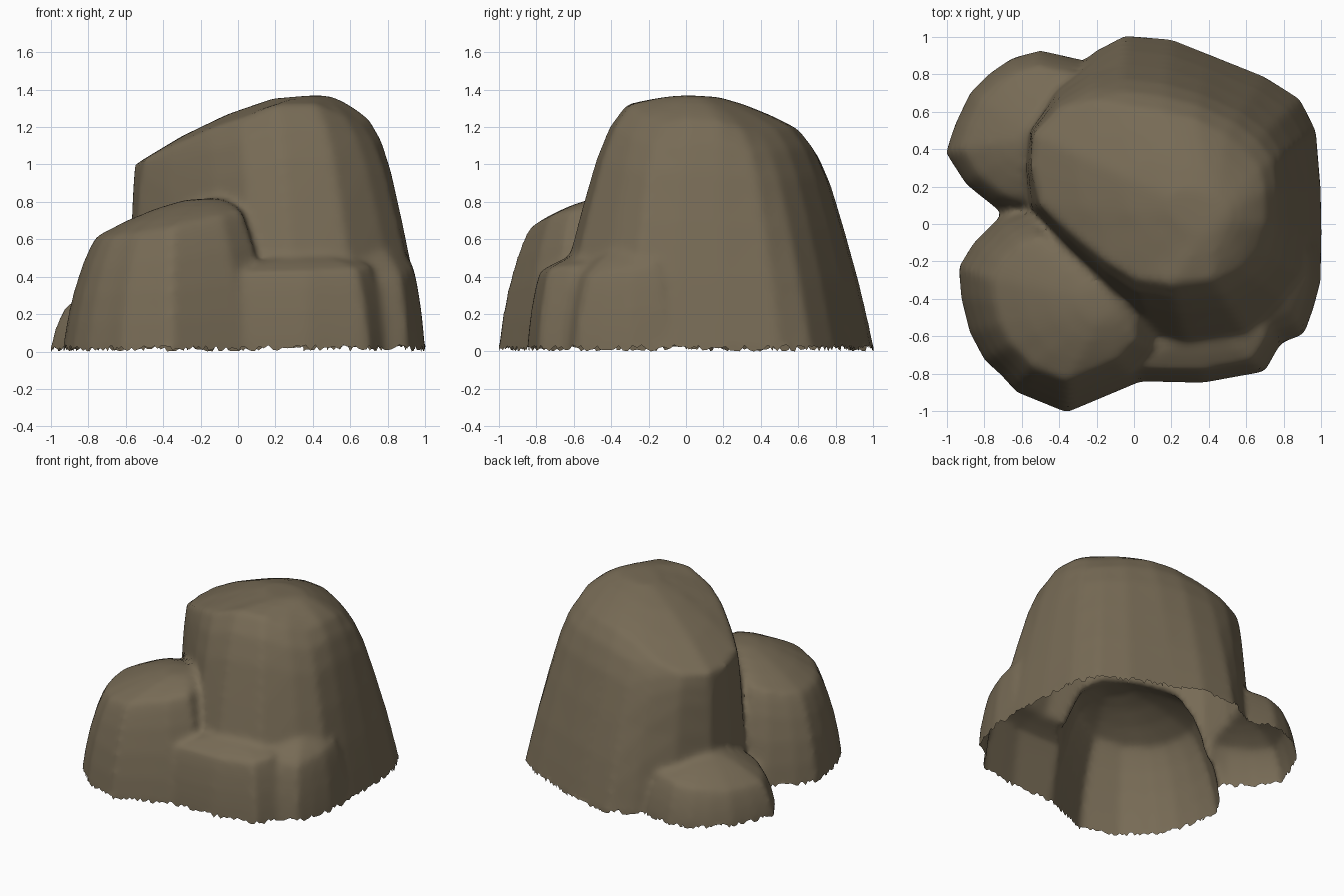
import bpy, bmesh, random
from mathutils import Vector

if "Cube" in bpy.data.objects:
    bpy.data.objects.remove(bpy.data.objects["Cube"])

random.seed(4)
stone = bpy.data.materials.new("brown_stone")
stone.diffuse_color = (0.185, 0.147, 0.092, 1)
stone.use_nodes = True
stone.node_tree.nodes["Principled BSDF"].inputs["Base Color"].default_value = stone.diffuse_color

# wall profiles: (height fraction, inward fraction); cap profile: (inward, rise)
TALL = [(0, 0), (0.15, 0.1), (0.32, 0.22), (0.56, 0.42), (0.78, 0.62), (0.91, 0.79), (1, 1)]
LOW = [(0, 0), (0.25, 0.13), (0.5, 0.32), (0.75, 0.59), (0.9, 0.81), (1, 1)]
CAP = [(0.25, 0.4), (0.5, 0.72), (0.75, 0.95)]


def rock(name, base, rim, peak, wall):
    """Loft from a base outline up to a rim outline, then dome over to the peak."""
    bm = bmesh.new()
    peak = Vector(peak)
    rings = [[Vector((b[0], b[1], -0.3)) for b in base]]
    for h, f in wall:
        rings.append([Vector((b[0] + (r[0] - b[0]) * f, b[1] + (r[1] - b[1]) * f, r[2] * h))
                      for b, r in zip(base, rim)])
    for f, rise in CAP:
        rings.append([Vector((r[0] + (peak.x - r[0]) * f, r[1] + (peak.y - r[1]) * f,
                              r[2] + (peak.z - r[2]) * rise)) for r in rim])
    vs = [[bm.verts.new(p) for p in ring] for ring in rings]
    n = len(base)
    for lo, hi in zip(vs, vs[1:]):
        for i in range(n):
            j = (i + 1) % n
            bm.faces.new((lo[i], lo[j], hi[j], hi[i]))
    top = bm.verts.new(peak)
    for i in range(n):
        bm.faces.new((vs[-1][i], vs[-1][(i + 1) % n], top))
    bm.faces.new(vs[0])
    bmesh.ops.recalc_face_normals(bm, faces=bm.faces)
    bmesh.ops.triangulate(bm, faces=[f for f in bm.faces if len(f.verts) == 4])
    me = bpy.data.meshes.new(name)
    bm.to_mesh(me)
    bm.free()
    ob = bpy.data.objects.new(name, me)
    bpy.context.collection.objects.link(ob)
    return ob


def small_rock(name, base, centre, inset, edge, slope, peak):
    """Rock whose rim is the base outline shrunk to a tilted plane."""
    rim = []
    for x, y in base:
        dx, dy = (x - centre[0]) * inset, (y - centre[1]) * inset
        rim.append((centre[0] + dx, centre[1] + dy, edge + slope[0] * dx + slope[1] * dy))
    return rock(name, base, rim, peak, LOW)


# tall main boulder
main = rock(
    "main_boulder",
    [(-.57, .5), (-.42, .75), (-.2, .93), (-.05, 1.01), (.2, .99), (.4, .91), (.7, .79),
     (.89, .67), (.975, .5), (1, .2), (1.005, -.05), (1, -.3), (.88, -.47), (.65, -.68),
     (.3, -.74), (.1, -.68), (-.1, -.5), (-.4, -.17), (-.58, .1), (-.59, .3)],
    [(-.54, .48, 1), (-.4, .62, 1.01), (-.22, .66, 1.07), (-.05, .63, 1.14), (.15, .6, 1.19),
     (.33, .56, 1.2), (.49, .48, 1.19), (.6, .39, 1.18), (.68, .3, 1.19), (.7, .18, 1.23),
     (.7, 0, 1.24), (.66, -.13, 1.22), (.57, -.23, 1.26), (.42, -.3, 1.32), (.2, -.32, 1.32),
     (0, -.29, 1.24), (-.15, -.2, 1.19), (-.35, -.04, 1.1), (-.5, .1, 1.03), (-.55, .3, 1)],
    (.43, .03, 1.37), TALL)

# smaller boulders leaning on it
others = [
    small_rock("front_left_boulder",
               [(-.94, -.23), (-.925, -.4), (-.88, -.58), (-.8, -.73), (-.71, -.81), (-.63, -.9),
                (-.36, -1.01), (-.17, -.93), (.02, -.85), (.17, -.7), (.17, -.4), (0, -.2),
                (-.3, 0), (-.58, .1), (-.72, .04), (-.86, -.1)],
               (-.34, -.44), .7, .69, (.2, .06), (-.13, -.42, .82)),
    small_rock("front_right_boulder",
               [(-.05, -.84), (.15, -.845), (.37, -.85), (.53, -.82), (.7, -.79), (.79, -.63),
                (.77, -.4), (.6, -.25), (.2, -.25), (-.05, -.5)],
               (.37, -.5), .8, .47, (.02, .15), (.36, -.5, .53)),
    small_rock("right_boulder",
               [(.6, -.7), (.78, -.64), (.91, -.59), (.96, -.45), (1, -.3), (.995, -.1),
                (.8, 0), (.6, -.3)],
               (.74, -.32), .75, .46, (-.1, .2), (.74, -.3, .57)),
    small_rock("back_left_boulder",
               [(-1.01, .38), (-.96, .53), (-.88, .7), (-.77, .81), (-.65, .89), (-.5, .93),
                (-.28, .88), (-.15, .6), (-.3, .2), (-.5, .05), (-.65, .05), (-.75, .09),
                (-.9, .21)],
               (-.55, .48), .8, .29, (.12, 0), (-.5, .46, .4)),
]

# fuse the boulders, then remesh and relax so the creases blend softly
for ob in others:
    mod = main.modifiers.new("fuse", 'BOOLEAN')
    mod.operation, mod.solver, mod.object = 'UNION', 'EXACT', ob
blend = main.modifiers.new("blend", 'REMESH')
blend.mode, blend.voxel_size = 'VOXEL', 0.025
relax = main.modifiers.new("relax", 'SMOOTH')
relax.factor, relax.iterations = 0.5, 6
bpy.context.view_layer.update()
dg = bpy.context.evaluated_depsgraph_get()
me = bpy.data.meshes.new_from_object(main.evaluated_get(dg))
for ob in [main] + others:
    bpy.data.objects.remove(ob)

# cut the underside open and leave a ragged lower rim
bm = bmesh.new()
bm.from_mesh(me)
bmesh.ops.bisect_plane(bm, geom=bm.verts[:] + bm.edges[:] + bm.faces[:], dist=1e-5,
                       plane_co=(0, 0, 0.022), plane_no=(0, 0, 1), clear_inner=True)
for v in bm.verts:
    if v.is_boundary:
        v.co.z = random.uniform(0, 0.035)
bm.to_mesh(me)
bm.free()
me.materials.clear()
me.materials.append(stone)
cluster = bpy.data.objects.new("rock_cluster", me)
bpy.context.collection.objects.link(cluster)
bpy.context.view_layer.objects.active = cluster
cluster.select_set(True)
bpy.ops.object.shade_smooth_by_angle(angle=0.8)
